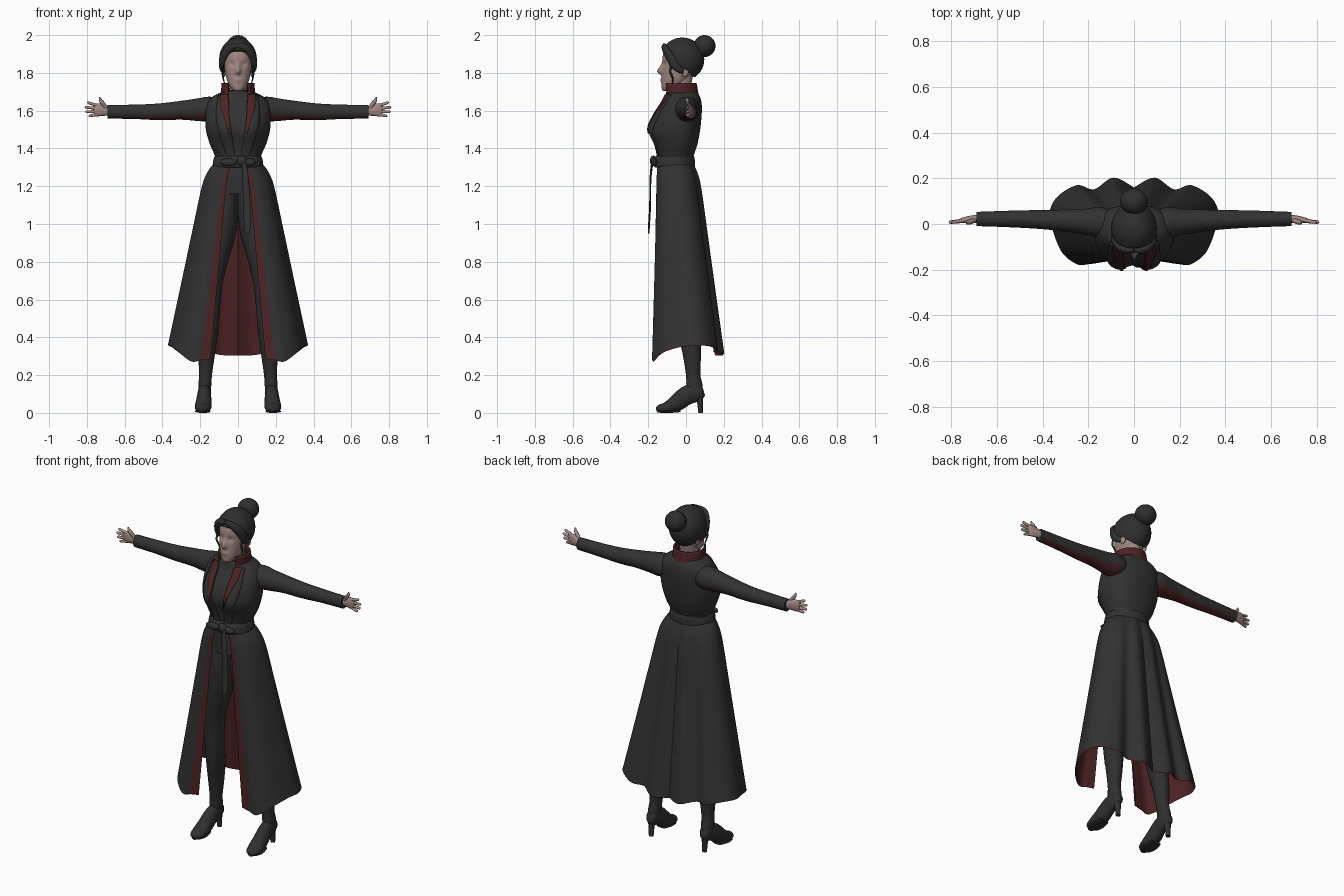
import bpy, bmesh, math
from mathutils import Vector, Matrix

if "Cube" in bpy.data.objects:
    bpy.data.objects.remove(bpy.data.objects["Cube"])

def material(name, rgb):
    m = bpy.data.materials.new(name)
    m.diffuse_color = (*rgb, 1)
    m.use_nodes = True
    m.node_tree.nodes["Principled BSDF"].inputs["Base Color"].default_value = m.diffuse_color
    return m

COAT = material("charcoal cloth", (0.032, 0.032, 0.032))
RED = material("dark red lining", (0.075, 0.017, 0.018))
SKIN = material("skin", (0.36, 0.25, 0.23))
HAIR = material("black hair", (0.028, 0.028, 0.029))
BOOT = material("black leather", (0.030, 0.029, 0.029))

def finish(name, bm, mats, mirror=False, thick=0, angle=50):
    me = bpy.data.meshes.new(name)
    bm.to_mesh(me)
    bm.free()
    for m in mats:
        me.materials.append(m)
    me.shade_smooth()
    me.set_sharp_from_angle(angle=math.radians(angle))
    ob = bpy.data.objects.new(name, me)
    bpy.context.collection.objects.link(ob)
    if thick:
        s = ob.modifiers.new("thickness", 'SOLIDIFY')
        s.thickness, s.offset = thick, 0
    if mirror:
        ob.modifiers.new("mirror", 'MIRROR').use_mirror_merge = False
    return ob

def smooth(keys, per):
    """Catmull-Rom resampling of tuples."""
    out = []
    for i in range(len(keys) - 1):
        a, b, c, d = (keys[max(0, min(len(keys) - 1, i + k))] for k in (-1, 0, 1, 2))
        for s in range(per):
            t = s / per
            out.append(tuple(q + .5 * t * (r - p + t * (2*p - 5*q + 4*r - w + t * (3*(q - r) + w - p)))
                             for p, q, r, w in zip(a, b, c, d)))
    return out + [tuple(keys[-1])]

def loft(name, rows, mats, closed=True, caps=True, rule=None, **kw):
    bm = bmesh.new()
    vs = [[bm.verts.new(p) for p in row] for row in rows]
    n = len(rows[0])
    tagged = []
    for a, b in zip(vs, vs[1:]):
        for j in range(n if closed else n - 1):
            k = (j + 1) % n
            tagged.append((bm.faces.new((a[j], a[k], b[k], b[j])), j))
    if caps and closed:
        bm.faces.new(vs[0])
        bm.faces.new(vs[-1])
    bmesh.ops.recalc_face_normals(bm, faces=bm.faces)
    if rule:
        for f, j in tagged:
            f.material_index = rule(f, j)
    return finish(name, bm, mats, **kw)

def oval(z, hx, yf, yb, n=48, p=2.0, start=0, end=360):
    """Horizontal superellipse between a front and a back y."""
    steps = n if end - start == 360 else n - 1
    out = []
    for i in range(n):
        a = math.radians(start + (end - start) * i / steps)
        c, s = math.cos(a), math.sin(a)
        out.append(Vector((hx * math.copysign(abs(c) ** (2/p), c),
                           (yf + yb) / 2 + (yb - yf) / 2 * math.copysign(abs(s) ** (2/p), s), z)))
    return out

def tube(name, keys, mats, per=5, n=20, **kw):
    """Tube through (x, y, z, side radius, up radius) keys."""
    ks = smooth(keys, per)
    P = [Vector(k[:3]) for k in ks]
    d = (P[-1] - P[0]).normalized()
    ref = Vector((0, 1, 0)) if abs(d.z) > .75 else Vector((0, 0, 1))
    rows = []
    for i, k in enumerate(ks):
        T = (P[min(i + 1, len(P) - 1)] - P[max(i - 1, 0)]).normalized()
        A = T.cross(ref).normalized()
        B = A.cross(T)
        rows.append([P[i] + A * k[3] * math.cos(2*math.pi*j/n) + B * k[4] * math.sin(2*math.pi*j/n)
                     for j in range(n)])
    return loft(name, rows, mats, **kw)

def ball(name, c, r, mat, cut=None, **kw):
    bm = bmesh.new()
    bmesh.ops.create_uvsphere(bm, u_segments=32, v_segments=20, radius=1,
                              matrix=Matrix.Translation(c) @ Matrix.Diagonal((*r, 1)))
    if cut:
        res = bmesh.ops.bisect_plane(bm, geom=bm.verts[:] + bm.edges[:] + bm.faces[:],
                                     plane_co=cut[0], plane_no=cut[1], clear_outer=True)
        edges = [e for e in res['geom_cut'] if isinstance(e, bmesh.types.BMEdge)]
        bmesh.ops.contextual_create(bm, geom=edges)
    return finish(name, bm, [mat], **kw)

def g(v, c, w):
    return math.exp(-((v - c) / w) ** 2)

# Coat bodice: (z, half width, front y, back y)
body = smooth([(1.31, .12, -.15, .03), (1.36, .122, -.15, .04), (1.42, .148, -.16, .06), (1.5, .17, -.175, .075),
               (1.58, .172, -.16, .083), (1.635, .165, -.13, .083), (1.67, .14, -.112, .075),
               (1.695, .095, -.105, .06), (1.705, .06, -.10, .05)], 5)

def bust(x, z):
    return .027 * g(abs(x), .075, .055) * g(z, 1.5, .07)

rows = [oval(*r, n=64, p=2.3) for r in body]
for row in rows:
    for v in row:
        if v.y < -.04:
            v.y -= bust(v.x, v.z)
loft("coat_bodice", rows, [COAT])

def front_y(x, z):
    r = min(body, key=lambda k: abs(k[0] - z))
    i = body.index(r)
    o = body[min(max(i + (1 if z > r[0] else -1), 0), len(body) - 1)]
    t = 0 if o is r else (z - r[0]) / (o[0] - r[0])
    hw, yf, yb = (r[k] + t * (o[k] - r[k]) for k in (1, 2, 3))
    return (yf + yb)/2 - (yb - yf)/2 * (1 - min(abs(x)/hw, 1)**2.3)**(1/2.3) - bust(x, z)

# Lapels: a dark overlapping edge and a red turned-back strip
def lapel(name, keys, lift, mat):
    rows = [[(x, front_y(x, z) - lift, z) for x in [a + (b - a)*j/5 for j in range(6)]]
            for z, a, b in smooth(keys, 6)]
    loft(name, rows, [mat], closed=False, mirror=True, thick=.007)

lapel("coat_lapel", [(1.34, .012, .05), (1.45, .03, .09), (1.56, .045, .115), (1.68, .05, .105)], .002, COAT)
lapel("lapel_facing", [(1.48, .046, .05), (1.56, .046, .072), (1.62, .05, .09), (1.685, .052, .094)], .008, RED)

# Collars and neck
loft("standing_collar", [oval(z, h, f, b, n=40, start=-52, end=232) for z, h, f, b in
     smooth([(1.63, .105, -.125, .078), (1.68, .088, -.118, .064), (1.745, .083, -.12, .052)], 4)],
     [RED], closed=False, thick=.009)
loft("shirt_collar", [oval(*r) for r in [(1.62, .066, -.128, .04), (1.67, .057, -.112, .03), (1.71, .053, -.102, .025)]],
     [COAT])
loft("neck", [oval(*r) for r in [(1.6, .05, -.09, .02), (1.71, .046, -.09, .022), (1.8, .05, -.08, .04)]], [SKIN])

# Head with nose, eye sockets, lips
rows = [oval(*r, n=72, p=2.2) for r in smooth(
    [(1.703, .012, -.117, -.085), (1.712, .03, -.127, -.05), (1.74, .05, -.13, -.01), (1.79, .066, -.128, .035),
     (1.85, .074, -.125, .06), (1.9, .073, -.121, .06), (1.945, .06, -.10, .045), (1.97, .03, -.06, .01)], 7)]
for row in rows:
    for v in row:
        if v.y < -.06:
            nose = g(v.z, 1.806, .014 if v.z < 1.806 else .032)
            v.y -= .027 * g(v.x, 0, .013) * nose + .006 * g(v.x, 0, .02) * g(v.z, 1.762, .011)
            v.y += .010 * g(abs(v.x), .031, .016) * g(v.z, 1.846, .013)
loft("head", rows, [SKIN], angle=80)
ball("ear", (.074, -.005, 1.81), (.01, .02, .032), SKIN, mirror=True)

# Hair: cap trimmed at the hairline, swept sides, wisps and bun
ball("hair_cap", (0, -.02, 1.872), (.1, .117, .115), HAIR, cut=((0, -.13, 1.925), (0, -.86, -1)))
tube("hair_sweep", [(.0, -.115, 1.945, .01, .012), (.045, -.112, 1.93, .016, .02), (.079, -.085, 1.885, .016, .024),
                    (.086, -.05, 1.835, .014, .024), (.07, .0, 1.80, .008, .012)], [HAIR], mirror=True)
tube("hair_wisp", [(.08, -.07, 1.85, .005, .006), (.083, -.085, 1.81, .005, .006), (.078, -.07, 1.77, .004, .004),
                   (.066, -.075, 1.73, .001, .001)], [HAIR], n=8, mirror=True)
ball("hair_bun", (0, .098, 1.942), (.06, .058, .058), HAIR)

# Sleeves with a red panel underneath
tube("sleeve", [(.07, 0, 1.61, .05, .055), (.15, .008, 1.608, .066, .066), (.21, .01, 1.605, .057, .06),
                (.3, .015, 1.602, .048, .05), (.42, .02, 1.594, .041, .044), (.55, .022, 1.594, .036, .038),
                (.69, .022, 1.594, .031, .036)], [COAT, RED], n=32, mirror=True,
     rule=lambda f, j: int(.13 < f.calc_center_median().x < .66 and
                           f.normal.z < -.42 - .6 * (f.calc_center_median().x - .15)))

# Hands
tube("palm", [(.67, .022, 1.597, .018, .022), (.70, .022, 1.599, .017, .026), (.735, .018, 1.604, .014, .034),
              (.757, .015, 1.603, .010, .033), (.766, .014, 1.602, .004, .02)], [SKIN], mirror=True)
tube("thumb", [(.695, .018, 1.61, .01, .01), (.715, .01, 1.638, .011, .011), (.728, .006, 1.655, .009, .009),
               (.732, .004, 1.672, .003, .003)], [SKIN], n=10, mirror=True)
for i, (zb, xt, zt) in enumerate([(1.628, .798, 1.642), (1.612, .811, 1.618), (1.595, .807, 1.594), (1.579, .79, 1.572)]):
    tube("finger_%d" % (i + 1), [(.745, .016, zb, .009, .009), ((.745 + xt)/2, .011, (zb + zt)/2, .008, .008),
         (xt - .006, .008, zt, .007, .007), (xt, .007, zt, .002, .002)], [SKIN], n=10, mirror=True)

# Skirt: half hem outline (x, y, z, waist angle) from front opening to centre back
hem = smooth([(.145, -.168, .29, -75), (.197, -.176, .285, -69), (.25, -.176, .278, -55), (.315, -.125, .325, -40),
              (.355, -.03, .355, -20), (.37, .05, .36, 0), (.335, .12, .36, 20), (.25, .17, .34, 40),
              (.175, .152, .33, 60), (.09, .203, .312, 75), (0, .16, .31, 90)], 6)
fall = smooth([(0, 0), (.05, .15), (.13, .28), (.35, .465), (.65, .71), (1, 1)], 5)

def skirt(name, inset, drop, mats, rule=None):
    rows = []
    for u, f in fall:
        row = []
        for x, y, z, a in hem:
            wx, wy = .12 * math.cos(math.radians(a)), -.06 + .095 * math.sin(math.radians(a))
            px, py = wx + (x - wx) * f, wy + (y - wy) * f
            if x > .001:
                px += inset * .4 * (1 if a < -68 else -1)
            py -= inset * math.sin(math.radians(a))
            row.append((max(px, 0), py, 1.33 + (z - drop - 1.33) * u))
        rows.append(row)
    loft(name, rows, mats, closed=False, mirror=True, rule=rule)

skirt("skirt", 0, 0, [COAT, RED], lambda f, j: int(j < 6))
skirt("skirt_lining", .007, .006, [RED])

# Belt with knot and hanging tail
loft("belt", [oval(*r) for r in smooth([(1.298, .128, -.163, .042), (1.31, .134, -.17, .048), (1.345, .129, -.168, .046),
                                       (1.36, .122, -.158, .042)], 3)], [COAT])
ball("belt_knot", (.02, -.173, 1.335), (.026, .018, .027), COAT)
ball("belt_bow", (.05, -.168, 1.327), (.045, .015, .02), COAT, mirror=True)
tube("belt_tail", [(.03, -.178, 1.33, .012, .007), (.04, -.188, 1.24, .017, .005), (.047, -.19, 1.1, .019, .005),
                   (.05, -.196, .99, .018, .005), (.048, -.198, .95, .012, .004)], [COAT], n=12)

# Shirt tail, trousers, boots
loft("shirt_tail", [oval(*r) for r in smooth([(1.34, .105, -.14, .02), (1.25, .12, -.145, .05), (1.16, .135, -.142, .07)], 4)],
     [COAT])
tube("trouser_leg", [(.062, -.035, 1.2, .066, .09), (.075, -.035, 1.08, .077, .095), (.093, -.035, .95, .08, .085),
                     (.122, -.03, .8, .066, .072), (.141, -.02, .66, .055, .06), (.15, -.005, .5, .05, .055),
                     (.162, .015, .36, .042, .048)], [COAT], n=28, mirror=True)
tube("boot_shaft", [(.153, .005, .47, .052, .057), (.16, .02, .4, .05, .056), (.167, .032, .3, .043, .047),
                    (.172, .038, .2, .034, .038), (.176, .045, .14, .034, .043), (.178, .05, .09, .028, .034)],
     [BOOT], n=28, mirror=True)
tube("boot_foot", [(.177, .094, .115, .012, .02), (.177, .082, .112, .028, .038), (.177, .05, .108, .035, .05),
                   (.179, 0, .09, .037, .05), (.182, -.05, .053, .042, .045), (.185, -.1, .03, .044, .03),
                   (.186, -.14, .022, .032, .021), (.186, -.158, .018, .01, .01)], [BOOT], n=24, mirror=True)
tube("boot_heel", [(.177, .068, .11, .028, .026), (.177, .074, .06, .018, .016), (.177, .077, 0, .014, .012)],
     [BOOT], n=16, mirror=True)
tube("boot_sole", [(.185, -.03, .012, .03, .008), (.186, -.08, .008, .042, .008), (.186, -.125, .008, .036, .008),
                   (.186, -.152, .009, .012, .007)], [BOOT], n=16, mirror=True)
